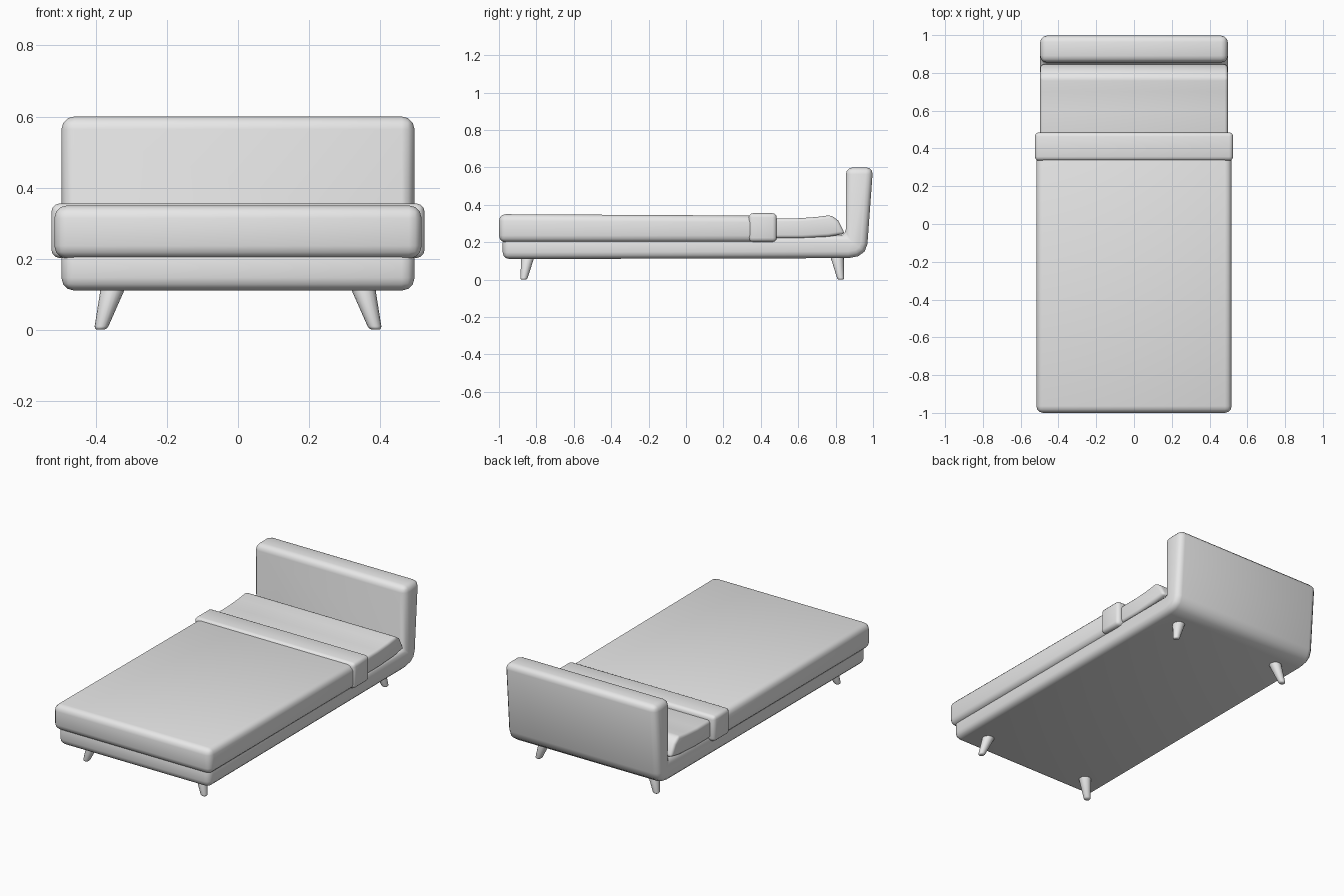
import bpy
import bmesh
from math import radians

cube = bpy.data.objects.get("Cube")
if cube:
    bpy.data.objects.remove(cube, do_unlink=True)

grey = bpy.data.materials.new("plain_grey")
grey.use_nodes = True
colour = (0.8, 0.8, 0.8, 1)
grey.diffuse_color = colour
grey.node_tree.nodes["Principled BSDF"].inputs["Base Color"].default_value = colour


def finish(name, bm, bevel, limit=40, segments=3):
    """Turn a bmesh into a softly bevelled, smooth shaded object."""
    bmesh.ops.recalc_face_normals(bm, faces=bm.faces)
    mesh = bpy.data.meshes.new(name)
    bm.to_mesh(mesh)
    bm.free()
    mesh.materials.append(grey)
    obj = bpy.data.objects.new(name, mesh)
    bpy.context.collection.objects.link(obj)
    bpy.ops.object.select_all(action="DESELECT")
    obj.select_set(True)
    bpy.context.view_layer.objects.active = obj
    mod = obj.modifiers.new("soft_edges", "BEVEL")
    mod.width = bevel
    mod.segments = segments
    mod.limit_method = "ANGLE"
    mod.angle_limit = radians(limit)
    mod.use_clamp_overlap = False
    bpy.ops.object.modifier_apply(modifier=mod.name)
    bpy.ops.object.shade_smooth_by_angle(angle=radians(40))
    return obj


def slab(name, profile, half_width, bevel, limit=40):
    """Extrude a side profile of (y, z) points across the width."""
    bm = bmesh.new()
    face = bm.faces.new([bm.verts.new((-half_width, y, z)) for y, z in profile])
    side = bmesh.ops.extrude_face_region(bm, geom=[face])["geom"]
    for v in side:
        if isinstance(v, bmesh.types.BMVert):
            v.co.x = half_width
    return finish(name, bm, bevel, limit)


# Base and headboard in one L-shaped piece, rounded at the lower back
slab("frame", [(-0.98, 0.11), (0.87, 0.115), (0.92, 0.125), (0.955, 0.15),
               (0.97, 0.19), (1.0, 0.6), (0.855, 0.6), (0.855, 0.235),
               (-0.98, 0.235)], 0.497, 0.036)

# Covered mattress
slab("mattress", [(-1.0, 0.2), (0.45, 0.2), (0.45, 0.342), (-1.0, 0.35)],
     0.517, 0.036)

# Folded band of the blanket
slab("blanket_fold", [(0.335, 0.202), (0.485, 0.202), (0.485, 0.355),
                      (0.335, 0.355)], 0.525, 0.022)

# Wide pillow with a raised crest towards the headboard
slab("pillow", [(0.42, 0.222), (0.62, 0.222), (0.76, 0.23), (0.85, 0.245),
                (0.815, 0.315), (0.775, 0.345), (0.7, 0.335), (0.6, 0.328),
                (0.42, 0.328)], 0.497, 0.017)

# Tapered legs splayed outwards
for row, foot_y, top_y in (("front", -0.868, -0.842), ("back", 0.828, 0.805)):
    for side, sign in (("left", 1), ("right", -1)):
        bm = bmesh.new()
        bmesh.ops.create_cone(bm, cap_ends=True, segments=16, radius1=0.018,
                              radius2=0.038, depth=0.14)
        for v in bm.verts:
            top = v.co.z > 0
            v.co.x += sign * (0.345 if top else 0.387)
            v.co.y += top_y if top else foot_y
            v.co.z += 0.07
        finish(f"{row}_{side}_leg", bm, 0.01, 50)
